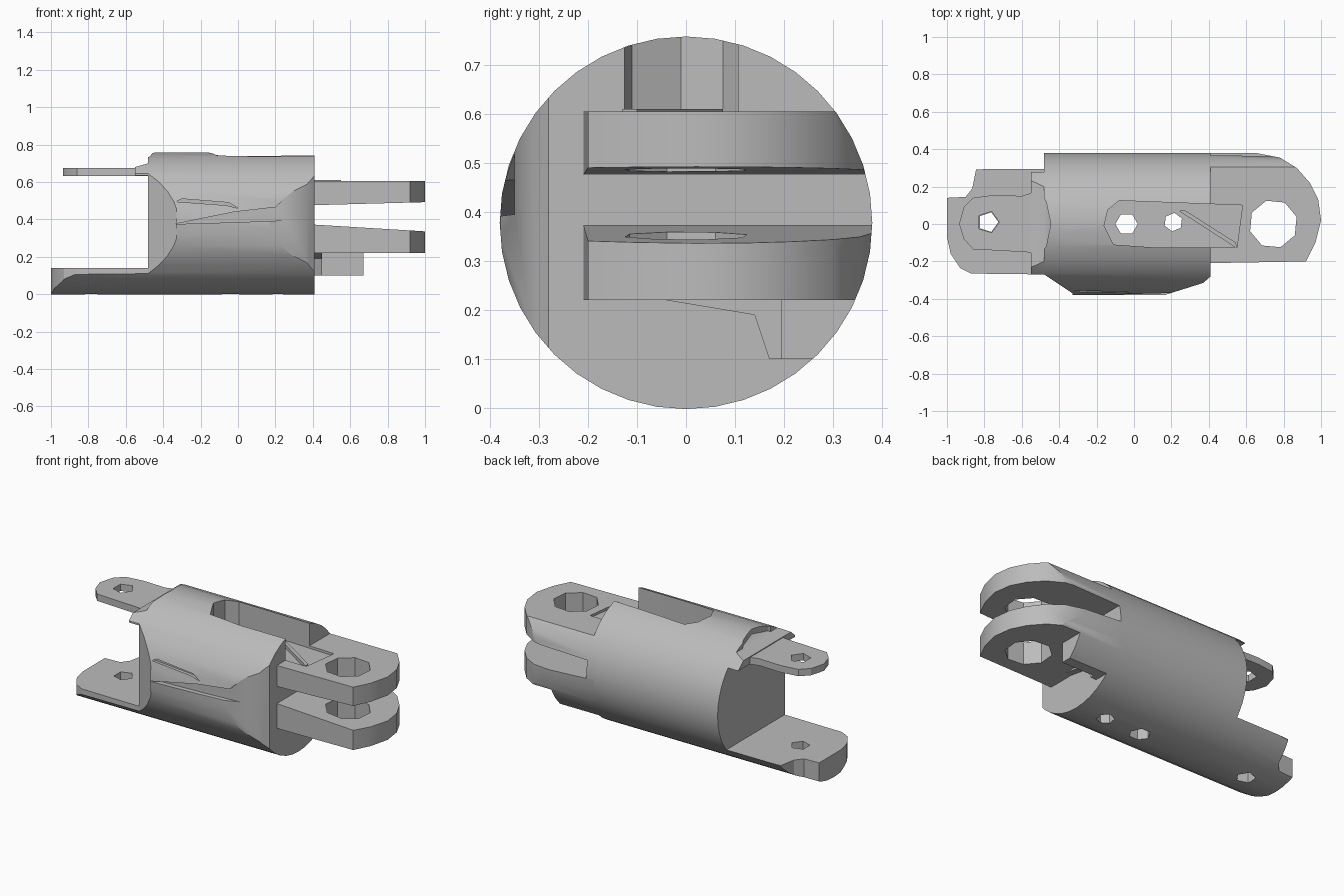
import bpy, bmesh, math
from mathutils import Vector

cube = bpy.data.objects.get("Cube")
if cube:
    bpy.data.objects.remove(cube, do_unlink=True)

metal = bpy.data.materials.new("plain grey")
metal.use_nodes = True
GREY = (0.5, 0.5, 0.5, 1)
metal.diffuse_color = GREY
metal.node_tree.nodes["Principled BSDF"].inputs["Base Color"].default_value = GREY

R, MID = 0.38, 0.378


def prism(name, pts, lo, hi, axis="z"):
    """Extrude a flat outline along one axis."""
    place = {"z": lambda a, b, c: (a, b, c),
             "y": lambda a, b, c: (a, c, b),
             "x": lambda a, b, c: (c, a, b)}[axis]
    bm = bmesh.new()
    face = bm.faces.new([bm.verts.new(place(a, b, lo)) for a, b in pts])
    top = bmesh.ops.extrude_face_region(bm, geom=[face])["geom"]
    shift = Vector(place(0, 0, hi - lo))
    bmesh.ops.translate(bm, vec=shift, verts=[v for v in top if isinstance(v, bmesh.types.BMVert)])
    bmesh.ops.recalc_face_normals(bm, faces=bm.faces)
    mesh = bpy.data.meshes.new(name)
    bm.to_mesh(mesh)
    bm.free()
    obj = bpy.data.objects.new(name, mesh)
    bpy.context.collection.objects.link(obj)
    mesh.materials.append(metal)
    return obj


def ring(cx, cy, r, n, turn=0.0):
    return [(cx + r * math.cos(turn + math.tau * i / n),
             cy + r * math.sin(turn + math.tau * i / n)) for i in range(n)]


def rect(a0, b0, a1, b1):
    return [(a0, b0), (a1, b0), (a1, b1), (a0, b1)]


def combine(obj, other, mode="DIFFERENCE"):
    """Apply a boolean and throw the helper away."""
    mod = obj.modifiers.new("cut", "BOOLEAN")
    mod.operation, mod.object, mod.solver = mode, other, "EXACT"
    bpy.context.view_layer.update()
    deps = bpy.context.evaluated_depsgraph_get()
    mesh = bpy.data.meshes.new_from_object(obj.evaluated_get(deps))
    obj.modifiers.clear()
    obj.data = mesh
    bpy.data.objects.remove(other, do_unlink=True)


def drill(obj, x, y, r, n, turn=0.0):
    combine(obj, prism("drill", ring(x, y, r, n, turn), -0.5, 1.5))


def round_off(obj):
    """Trim a part to the round envelope of the body."""
    combine(obj, prism("envelope", ring(0, MID, R, 40), -1.2, 1.2, "x"), "INTERSECT")


SLOT = [(-0.08, 0.125), (-0.14, 0.075), (-0.16, -0.01), (-0.11, -0.11),
        (0.1, -0.125), (0.55, -0.125), (0.58, 0.1)]


def cut_slot(obj):
    combine(obj, prism("slot", SLOT, 0.59, 1.0))


# Main barrel with chamfered front corners
body = prism("body", ring(0, MID, R, 40), -0.48, 0.41, "x")
combine(body, prism("chamfer", [(-0.48, -0.27), (-0.33, -0.37), (-0.31, -0.5), (-0.6, -0.5), (-0.6, -0.19)], -0.1, 1))
combine(body, prism("chamfer", [(0.17, -0.378), (0.37, -0.315), (0.41, -0.28), (0.5, -0.2), (0.5, -0.5), (0.16, -0.5)], -0.1, 1))

# Long top pocket, through holes and front gashes
cut_slot(body)
drill(body, -0.04, 0.0, 0.06, 6)
drill(body, 0.21, 0.01, 0.05, 6, 0.4)
gash = [(-0.34, 0.375), (-0.02, 0.44), (0.2, 0.465), (0.26, 0.52), (0.38, 0.4), (0.0, 0.385)]
combine(body, prism("gash", gash, -0.5, -0.35, "y"))
combine(body, prism("gash", [(-0.33, 0.495), (-0.06, 0.475), (0.0, 0.46), (-0.05, 0.49), (-0.3, 0.51)], -0.5, -0.345, "y"))

# Scoop where the upper tab meets the barrel
scoop = [(-0.6, 0.22), (-0.53, 0.22), (-0.47, 0.12), (-0.445, 0), (-0.47, -0.12), (-0.53, -0.2), (-0.6, -0.2)]
combine(body, prism("scoop", scoop, 0.69, 1.0))

# Pair of fork lugs, wedge-shaped gap between them
lug_plan = [(0.36, -0.21), (0.92, -0.2), (0.97, -0.1), (1.0, 0.02), (0.985, 0.13), (0.94, 0.22),
            (0.87, 0.3), (0.78, 0.355), (0.65, 0.38), (0.36, 0.38)]
for name, side in (("lower_lug", [(0.36, 0.22), (1.1, 0.22), (1.1, 0.33), (0.36, 0.375)]),
                   ("upper_lug", [(0.36, 0.475), (1.1, 0.495), (1.1, 0.605), (0.36, 0.605)])):
    lug = prism(name, side, -0.6, 0.6, "y")
    combine(lug, prism("plan", lug_plan, -0.2, 1.2), "INTERSECT")
    round_off(lug)
    drill(lug, 0.745, 0.0, 0.13, 8, 0.3)
    if name == "upper_lug":
        cut_slot(lug)

# Thin slanted fin on the upper lug
prism("lug_fin", [(0.24, 0.07), (0.55, -0.13), (0.545, -0.1), (0.27, 0.075)], 0.585, 0.61)

# Stop block beneath the lower lug
block = prism("stop_block", [(0.4, 0.195), (0.67, 0.195), (0.67, 0.4), (0.4, 0.4)], 0.1, 0.225)
round_off(block)
gusset = prism("block_gusset", [(0.195, 0.22), (0.195, 0.1), (0.17, 0.1), (0.14, 0.19), (-0.04, 0.22)], 0.4, 0.45, "x")

# Lower tongue, rounded underneath
tongue_plan = [(-0.46, -0.27), (-0.87, -0.265), (-0.93, -0.235), (-0.98, -0.16), (-1.0, -0.07), (-1.0, 0.14),
               (-0.9, 0.145), (-0.865, 0.19), (-0.845, 0.29), (-0.46, 0.32)]
tongue = prism("lower_tongue", tongue_plan, -0.1, 0.14)
round_off(tongue)
drill(tongue, -0.78, 0.01, 0.055, 5)

# Upper tab with its shoulder flange
tab_plan = [(-0.44, -0.17), (-0.58, -0.15), (-0.86, -0.135), (-0.91, -0.08), (-0.935, 0.0), (-0.91, 0.09),
            (-0.86, 0.14), (-0.75, 0.155), (-0.6, 0.15), (-0.44, 0.2)]
tab = prism("upper_tab", tab_plan, 0.633, 0.675)
drill(tab, -0.78, 0.01, 0.06, 5)
flange = prism("shoulder_flange", [(-0.55, 0.635), (-0.55, 0.68), (-0.48, 0.7), (-0.44, 0.73), (-0.44, 0.635)], -0.27, 0.3, "y")
round_off(flange)

# Smooth the round surfaces, keep the edges crisp
parts = [o for o in bpy.context.scene.objects if o.type == "MESH" and metal.name in o.data.materials]
bpy.ops.object.select_all(action="DESELECT")
for o in parts:
    o.select_set(True)
bpy.context.view_layer.objects.active = body
bpy.ops.object.shade_smooth_by_angle(angle=math.radians(25))
